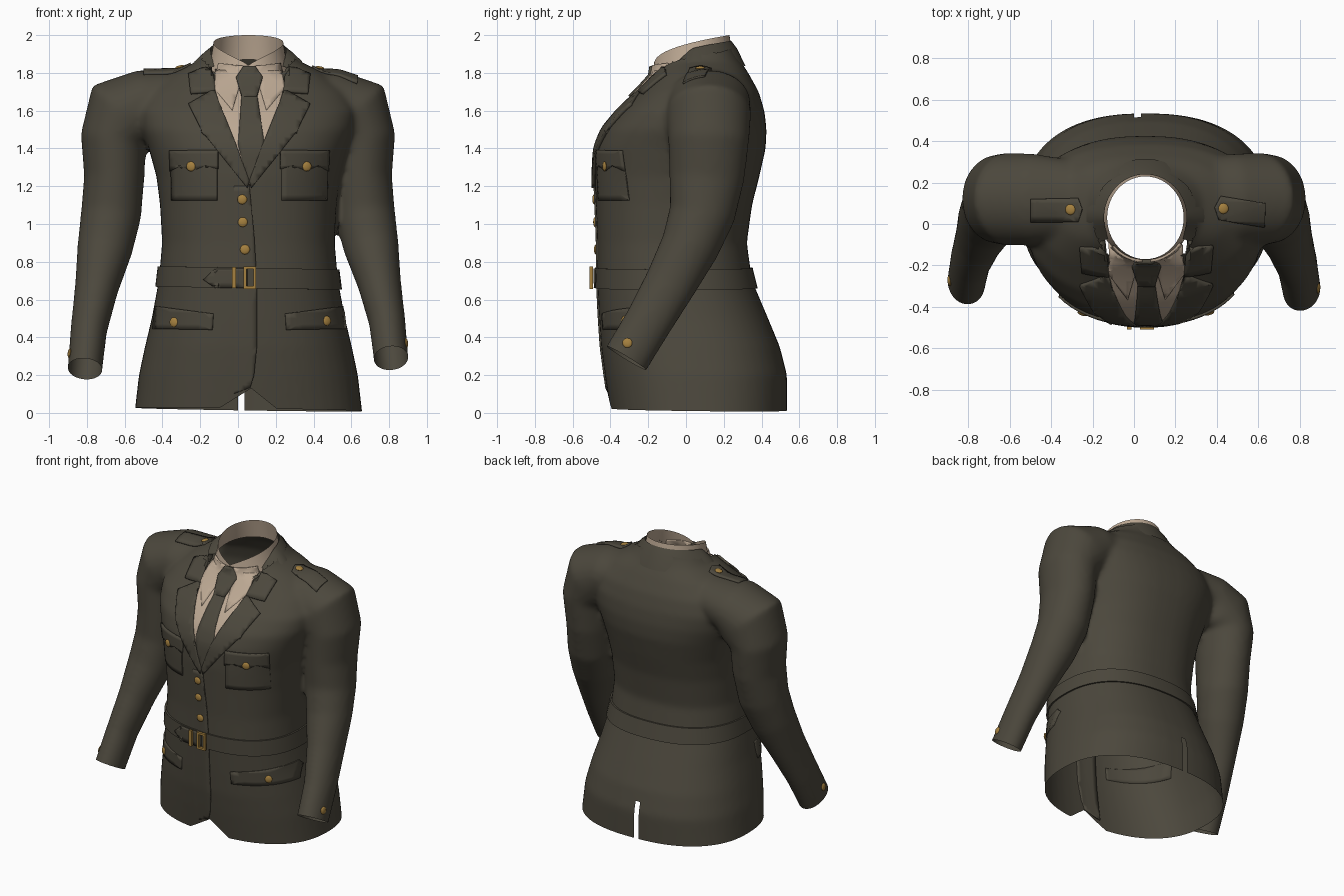
import bpy, bmesh, math
from mathutils import Vector, Matrix
from mathutils.bvhtree import BVHTree

if "Cube" in bpy.data.objects:
    bpy.data.objects.remove(bpy.data.objects["Cube"])

CX = 0.055  # centre line of the garment


def material(name, rgb):
    m = bpy.data.materials.new(name)
    m.diffuse_color = (*rgb, 1)
    m.use_nodes = True
    m.node_tree.nodes["Principled BSDF"].inputs["Base Color"].default_value = m.diffuse_color
    return m


OLIVE = material("olive_cloth", (0.072, 0.064, 0.046))
TAN = material("tan_shirt", (0.50, 0.39, 0.29))
BRASS = material("brass", (0.38, 0.22, 0.05))


def make(name, bm, mat):
    me = bpy.data.meshes.new(name)
    bm.to_mesh(me)
    ob = bpy.data.objects.new(name, me)
    bpy.context.collection.objects.link(ob)
    me.materials.append(mat)
    return ob


def loft(bm, rings, closed=True, caps=False):
    rows = [[bm.verts.new(p) for p in r] for r in rings]
    n = len(rows[0])
    for a, b in zip(rows, rows[1:]):
        for i in range(n if closed else n - 1):
            j = (i + 1) % n
            bm.faces.new((a[i], a[j], b[j], b[i]))
    if caps:
        bm.faces.new(rows[0][::-1])
        bm.faces.new(rows[-1])


def spow(v, e):
    return math.copysign(abs(v) ** e, v)


def turns(n, a=0.0, b=360.0, closed=True):
    return [math.radians(a + (b - a) * i / (n if closed else n - 1)) for i in range(n)]


# --- jacket: torso sections (z, half width, front y, back y)
TORSO = [(-.06, .61, -.39, .535), (.2, .58, -.43, .535), (.35, .548, -.45, .497), (.5, .512, -.46, .435),
         (.7, .475, -.47, .35), (.9, .457, -.47, .322), (1.1, .468, -.478, .35), (1.25, .487, -.484, .388),
         (1.4, .528, -.478, .422), (1.5, .565, -.44, .427), (1.6, .58, -.36, .415), (1.7, .53, -.255, .385),
         (1.8, .40, -.165, .33), (1.86, .275, -.14, .29), (1.93, .215, -.13, .255), (2.06, .2, -.12, .24)]
# sleeve centre line with radii (x, y, z, across, fore-aft)
SLEEVE = [(.30, .12, 1.68, .14, .19), (.48, .12, 1.65, .172, .22), (.60, .12, 1.58, .23, .225),
          (.66, .12, 1.45, .175, .215), (.655, .11, 1.25, .16, .20), (.672, .085, 1.05, .16, .175),
          (.705, .02, .88, .147, .155), (.75, -.085, .68, .115, .138), (.79, -.20, .48, .097, .127),
          (.81, -.315, .29, .092, .125), (.825, -.40, .15, .092, .125)]


def sleeve_points(s):
    pts = []
    for x, y, z, a, b in SLEEVE:
        f = max(0, 1 - z) if s < 0 else 0  # the left sleeve hangs a little lower
        pts.append((Vector((s * x, y + .05 * f, z - .08 * f)), a, b))
    return pts


bm = bmesh.new()
loft(bm, [[(CX + w * spow(math.cos(t), .84), (f + b) / 2 + (b - f) / 2 * spow(math.sin(t), .84), z)
           for t in turns(48)] for z, w, f, b in TORSO], caps=True)
for s in (1, -1):
    pts, rings = sleeve_points(s), []
    for i, (c, a, b) in enumerate(pts):
        tan = (pts[min(i + 1, len(pts) - 1)][0] - pts[max(i - 1, 0)][0]).normalized()
        n = (Vector((0, 1, 0)) - tan * tan.y).normalized()
        m = tan.cross(n)
        rings.append([c + m * a * math.cos(t) + n * b * math.sin(t) for t in turns(28)])
    loft(bm, rings, caps=True)
bmesh.ops.recalc_face_normals(bm, faces=bm.faces)
jacket = make("jacket", bm, OLIVE)
rm = jacket.modifiers.new("blend", 'REMESH')
rm.mode, rm.voxel_size = 'VOXEL', 0.016
sm = jacket.modifiers.new("soften", 'SMOOTH')
sm.factor, sm.iterations = 0.5, 14
bm = bmesh.new()
bm.from_object(jacket, bpy.context.evaluated_depsgraph_get())
jacket.modifiers.clear()


def cut(region, *planes):
    """Slice the jacket by planes and remove what lies in front of all of them."""
    planes = [(Vector(c), Vector(n)) for c, n in planes]
    for c, n in planes:
        fs = [f for f in bm.faces if region(f.calc_center_median())]
        geom = fs + list({e for f in fs for e in f.edges}) + list({v for f in fs for v in f.verts})
        bmesh.ops.bisect_plane(bm, geom=geom, plane_co=c, plane_no=n)
    dead = []
    for f in bm.faces:
        p = f.calc_center_median()
        if region(p) and all((p - c).dot(n) > 0 for c, n in planes):
            dead.append(f)
    bmesh.ops.delete(bm, geom=dead, context='FACES')


# hem, neck, cuffs, front cutaway and back vent
cut(lambda p: p.z < .1 and p.x < .7, ((0, 0, .02), (-.015, -.012, -1)))
cut(lambda p: p.z > 1.7 and ((p.x - CX) / .25) ** 2 + ((p.y - .03) / .26) ** 2 < 1, ((0, 0, 1.85), (0, -.33, 1)))
for s in (1, -1):
    pts = sleeve_points(s)
    cut(lambda p: s * p.x > .69 and p.z < .5, (pts[9][0], (pts[10][0] - pts[9][0]).normalized()))
cut(lambda p: p.y < 0 and p.z < .25 and abs(p.x) < .3, ((.07, 0, .13), (.62, 0, -1)), ((.07, 0, .13), (-.8, 0, -1)))
cut(lambda p: p.y > .3 and p.z < .32 and abs(p.x) < .2,
    ((0, 0, 0), (1, 0, 0)), ((.035, 0, 0), (-1, 0, 0)), ((0, 0, .27), (0, 0, -1)))
bm.to_mesh(jacket.data)


# --- shirt collar band
def rim(t):
    return 1.84 + .16 * max(0, (math.sin(t) + 1) / 2) ** .42


def oval(t, rx, ry, z):
    return (CX + rx * math.cos(t), .03 + ry * math.sin(t), z)


band = [[oval(t, .185, .2, rim(t)) for t in turns(48)],
        [oval(t, .195, .21, rim(t) - .06) for t in turns(48)],
        [oval(t, .215, .22, rim(t) - .13) for t in turns(48)]]
cb = bmesh.new()
loft(cb, band)
bmesh.ops.recalc_face_normals(cb, faces=cb.faces)
make("shirt_collar_band", cb, TAN)

# surface that all trim is laid on: jacket plus collar band
loft(bm, band)
bm.normal_update()
SURF = BVHTree.FromBMesh(bm)

# --- folded jacket collar around the back of the neck
cb = bmesh.new()
arc = turns(40, -28, 208, closed=False)


def fold(t):
    return rim(t) - .03 + .14 * min(0, math.sin(t))


loft(cb, [[oval(t, .2, .21, fold(t)) for t in arc],
          [oval(t, .235, .24, fold(t) * .6 + .4 * (1.87 + .1 * min(0, math.sin(t)))) for t in arc],
          [oval(t, .285, .285, 1.862 + (.14 if math.sin(t) < 0 else -.025) * math.sin(t)) for t in arc]],
     closed=False)
make("jacket_collar_back", cb, OLIVE)

# --- trim laid on the surface, projected along a direction
START = {'front': lambda a, b: (Vector((a, -3, b)), Vector((0, 1, 0))),
         'top': lambda a, b: (Vector((a, b, 3)), Vector((0, 0, -1))),
         'right': lambda a, b: (Vector((3, a, b)), Vector((-1, 0, 0))),
         'left': lambda a, b: (Vector((-3, a, b)), Vector((1, 0, 0)))}


def land(a, b, side='front'):
    o, d = START[side](a, b)
    p, n, _, _ = SURF.ray_cast(o, d)
    if p is None or (side == 'front' and p.y > .1):
        p, n, _, _ = SURF.find_nearest(Vector((a, -.1, b)) if side == 'front' else o)
    n = -n if n.dot(d) > 0 else n
    return p, (n - d * .7).normalized()


def plate(name, outline, lift, mat=OLIVE, side='front', fade=None):
    pb = bmesh.new()
    f = pb.faces.new([pb.verts.new(START[side](a, b)[0]) for a, b in outline])
    f.normal_update()
    if f.normal.dot(START[side](0, 0)[1]) > 0:
        f.normal_flip()
    bmesh.ops.triangulate(pb, faces=pb.faces[:])
    k = 1 if side == 'top' else 2
    for axis, vals in ((0, [p[0] for p in outline]), (k, [p[1] for p in outline])):
        v = min(vals) + .03
        while v < max(vals):
            co, no = Vector((0, 0, 0)), Vector((0, 0, 0))
            co[axis], no[axis] = v, 1
            bmesh.ops.bisect_plane(pb, geom=pb.verts[:] + pb.edges[:] + pb.faces[:], plane_co=co, plane_no=no)
            v += .03
    for v in pb.verts:
        a, b = v.co.x, v.co[k]
        p, n = land(a, b, side)
        # a faded plate sinks into the cloth on its left side
        v.co = p + n * (lift if fade is None else min(lift, lift * (a - fade) / .08 - .003))
    ob = make(name, pb, mat)
    so = ob.modifiers.new("thickness", 'SOLIDIFY')
    so.thickness, so.offset = lift + .003, -1


def pair(name, outline, lift, mat=OLIVE):
    plate(name + "_left", outline, lift, mat)
    plate(name + "_right", [(.12 - a, b) for a, b in outline], lift, mat)


# shirt front, collar wings and tie
plate("shirt_front", [(-.12, 1.82), (.23, 1.82), (.24, 1.62), (.06, 1.22), (-.12, 1.62)], .006, TAN)
pair("shirt_collar_wing", [(.04, 1.835), (-.10, 1.85), (-.13, 1.72), (-.03, 1.60)], .012, TAN)
plate("tie_blade", [(.02, 1.69), (.10, 1.69), (.14, 1.42), (.06, 1.2), (0, 1.42)], .013)
plate("tie_knot", [(.03, 1.835), (.09, 1.835), (.13, 1.77), (.10, 1.67), (.02, 1.67), (-.01, 1.77)], .022)
# lapels, collar fronts and overlapping front edge
pair("lapel", [(-.12, 1.70), (-.14, 1.70), (-.26, 1.63), (-.19, 1.49), (.05, 1.19), (.06, 1.23), (-.01, 1.42),
               (-.10, 1.64)], .018)
pair("collar_front", [(-.13, 1.83), (-.19, 1.82), (-.26, 1.79), (-.25, 1.69), (-.12, 1.70)], .016)
plate("front_edge", [(-.05, 1.2), (.06, 1.2), (.085, .95), (.10, .7), (.10, .35), (.085, .2), (.065, .135),
                     (-.05, .09)], .008, fade=-.05)
# pockets and flaps
pair("chest_pocket", [(-.355, 1.38), (-.11, 1.38), (-.11, 1.125), (-.35, 1.125)], .007)
pair("chest_flap", [(-.36, 1.39), (-.105, 1.39), (-.105, 1.29), (-.17, 1.31), (-.24, 1.28), (-.30, 1.31),
                    (-.355, 1.28)], .013)
pair("hip_flap", [(-.435, .565), (-.13, .525), (-.135, .44), (-.45, .445)], .008)
# shoulder straps
plate("shoulder_strap_left", [(-.5, .01), (-.5, .12), (-.27, .125), (-.25, .07), (-.27, .01)], .01, OLIVE, 'top')
plate("shoulder_strap_right", [(.63, -.015), (.635, .10), (.42, .135), (.39, .08), (.41, .02)], .01, OLIVE, 'top')

# --- belt, following the waist
bb = bmesh.new()
rings = []
for z, lift in ((.66, .002), (.66, .013), (.768, .013), (.768, .002), (.66, .002)):
    ring = []
    for t in turns(72):
        d = Vector((math.cos(t), math.sin(t), 0))
        zz = z - .008 * math.cos(t)
        ring.append(SURF.ray_cast(Vector((CX, -.06, zz)), d)[0] + d * lift)
    rings.append(ring)
loft(bb, rings)
bmesh.ops.recalc_face_normals(bb, faces=bb.faces)
make("belt", bb, OLIVE)
plate("belt_tongue", [(-.18, .705), (-.12, .762), (.05, .764), (.05, .662), (-.12, .662)], .02)

# buckle frame and keeper
kb = bmesh.new()
by = land(.06, .71)[0].y - .032
for x, z, w, h in ((.037, .716, .014, .118), (.088, .716, .014, .118), (.0625, .768, .066, .014),
                   (.0625, .664, .066, .014), (-.022, .716, .022, .112)):
    bmesh.ops.create_cube(kb, size=1, matrix=Matrix.Translation((x, by, z)) @ Matrix.Diagonal((w, .018, h, 1)))
make("belt_buckle", kb, BRASS)

# --- brass buttons
BUTTONS = [("front_button_top", .022, 1.13, 'front', .009), ("front_button_middle", .025, 1.01, 'front', .009),
           ("front_button_low", .037, .865, 'front', .009), ("chest_button_left", -.245, 1.305, 'front', .014),
           ("chest_button_right", .36, 1.305, 'front', .014), ("hip_button_left", -.335, .48, 'front', .009),
           ("hip_button_right", .465, .487, 'front', .009), ("strap_button_left", -.305, .07, 'top', .011),
           ("strap_button_right", .43, .075, 'top', .011), ("cuff_button_right", -.31, .37, 'right', .001),
           ("cuff_button_left", -.275, .315, 'left', .001)]
for name, a, b, side, lift in BUTTONS:
    p, n = land(a, b, side)
    ub = bmesh.new()
    bmesh.ops.create_uvsphere(ub, u_segments=14, v_segments=8, radius=.026, matrix=Matrix.Translation(p + n * lift)
                              @ n.to_track_quat('Z', 'Y').to_matrix().to_4x4() @ Matrix.Diagonal((1, 1, .35, 1)))
    make(name, ub, BRASS)

# smooth shading with sharp edges kept
for ob in bpy.context.scene.objects:
    ob.select_set(True)
bpy.context.view_layer.objects.active = jacket
bpy.ops.object.shade_smooth_by_angle(angle=math.radians(40))
